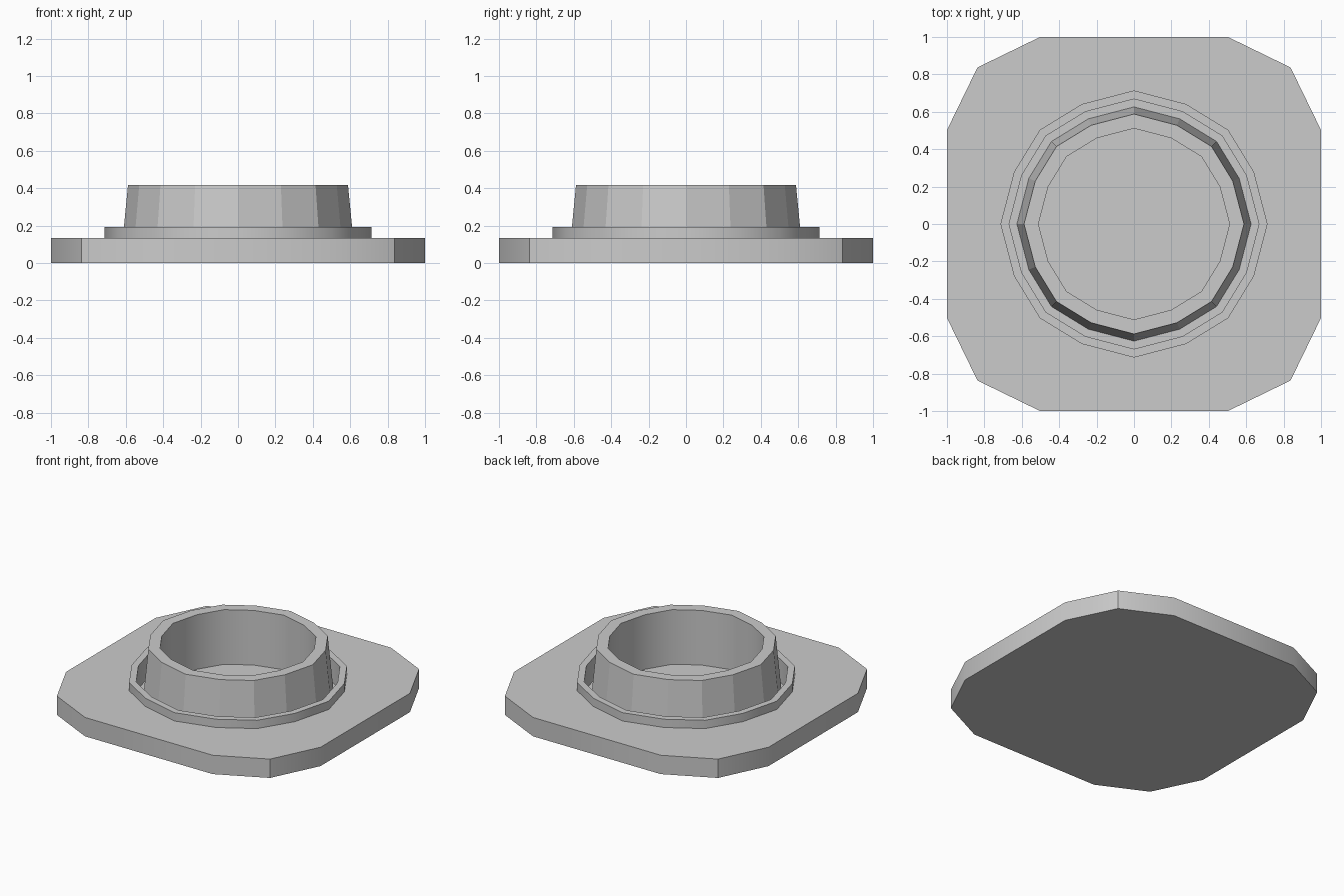
import bpy, bmesh, math

if "Cube" in bpy.data.objects:
    bpy.data.objects.remove(bpy.data.objects["Cube"])

# One quadrant of each 16-point outline, turned four times
ROUND = [(1, 0), (0.898, 0.39), (0.705, 0.705), (0.39, 0.898)]
PLATE = [(1, 0), (1, 0.502), (0.837, 0.837), (0.502, 1)]


def outline(quadrant, scale, z):
    pts = []
    for k in range(4):
        c, s = [(1, 0), (0, 1), (-1, 0), (0, -1)][k]
        pts += [(scale * (x * c - y * s), scale * (x * s + y * c), z) for x, y in quadrant]
    return pts


def loft(name, loops, smooth_bands, closed):
    """Skin consecutive outlines; either join last to first or cap both ends."""
    bm = bmesh.new()
    rings = [[bm.verts.new(p) for p in loop] for loop in loops]
    count = len(rings)
    for i in range(count if closed else count - 1):
        a, b = rings[i], rings[(i + 1) % count]
        for j in range(16):
            k = (j + 1) % 16
            f = bm.faces.new((a[j], a[k], b[k], b[j]))
            f.smooth = i in smooth_bands
    if not closed:
        bm.faces.new(rings[0][::-1])
        bm.faces.new(rings[-1])
    bmesh.ops.recalc_face_normals(bm, faces=bm.faces[:])
    # Keep hard edges on corners and rims
    for e in bm.edges:
        if len(e.link_faces) == 2 and e.calc_face_angle(0) > math.radians(30):
            e.smooth = False
    mesh = bpy.data.meshes.new(name)
    bm.to_mesh(mesh)
    bm.free()
    obj = bpy.data.objects.new(name, mesh)
    bpy.context.collection.objects.link(obj)
    return obj


FLOOR = 0.03

# Base plate with raised lip and round recess
loft("base_plate", [
    outline(PLATE, 1.0, 0),
    outline(PLATE, 1.0, 0.134),
    outline(ROUND, 0.714, 0.134),
    outline(ROUND, 0.714, 0.193),
    outline(ROUND, 0.668, 0.193),
    outline(ROUND, 0.668, FLOOR),
], {0, 2, 4}, False)

# Tapered collar standing in the recess
loft("collar", [
    outline(ROUND, 0.626, FLOOR),
    outline(ROUND, 0.588, 0.418),
    outline(ROUND, 0.511, 0.418),
    outline(ROUND, 0.511, FLOOR),
], {2}, True)
